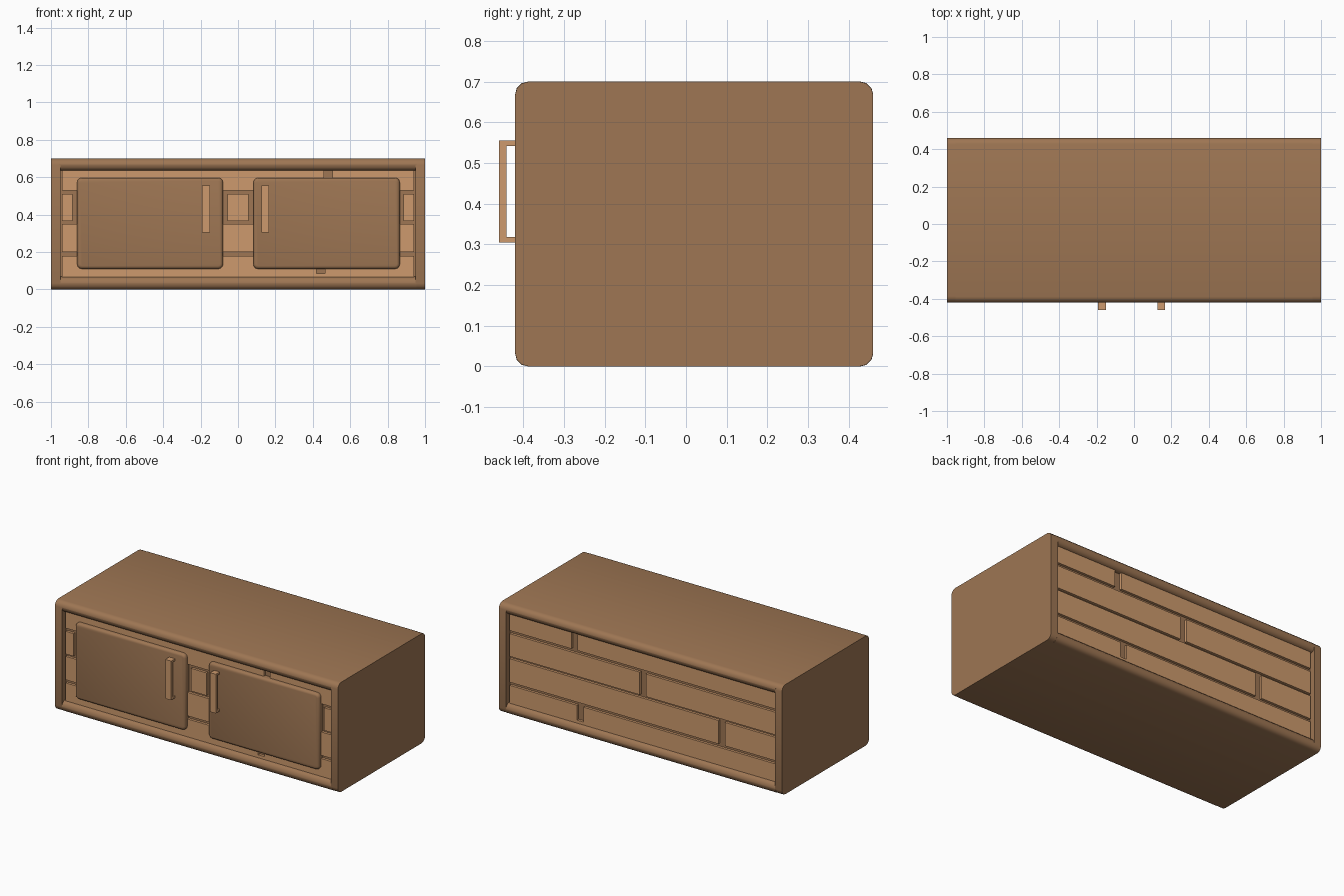
import bpy, bmesh, math

if "Cube" in bpy.data.objects:
    bpy.data.objects.remove(bpy.data.objects["Cube"])


def material(name, color):
    m = bpy.data.materials.new(name)
    m.diffuse_color = (*color, 1)
    m.use_nodes = True
    m.node_tree.nodes["Principled BSDF"].inputs["Base Color"].default_value = m.diffuse_color
    return m


DARK = material("dark wood", (0.342, 0.181, 0.087))
LIGHT = material("light wood", (0.610, 0.323, 0.153))


def finish(name, bm, mat):
    bmesh.ops.recalc_face_normals(bm, faces=bm.faces)
    me = bpy.data.meshes.new(name)
    bm.to_mesh(me)
    bm.free()
    me.materials.append(mat)
    ob = bpy.data.objects.new(name, me)
    bpy.context.collection.objects.link(ob)
    return ob


def smooth(ob, angle=40):
    bpy.ops.object.select_all(action='DESELECT')
    ob.select_set(True)
    bpy.context.view_layer.objects.active = ob
    bpy.ops.object.shade_smooth_by_angle(angle=math.radians(angle))


def add_box(bm, x0, x1, y0, y1, z0, z1):
    vs = bmesh.ops.create_cube(bm, size=1)["verts"]
    for v in vs:
        v.co = (x0 if v.co.x < 0 else x1,
                y0 if v.co.y < 0 else y1,
                z0 if v.co.z < 0 else z1)


def rounded_slab(name, x0, x1, y0, y1, z0, z1, r, mat, seg=3):
    """Rounded rectangle in y-z, extruded along x."""
    bm = bmesh.new()
    corners = [(y1 - r, z1 - r), (y0 + r, z1 - r), (y0 + r, z0 + r), (y1 - r, z0 + r)]
    pts = []
    for i, (cy, cz) in enumerate(corners):
        for k in range(seg + 1):
            a = math.pi / 2 * (i + k / seg)
            pts.append((x0, cy + r * math.cos(a), cz + r * math.sin(a)))
    face = bm.faces.new([bm.verts.new(p) for p in pts])
    res = bmesh.ops.extrude_face_region(bm, geom=[face], use_keep_orig=True)
    for g in res["geom"]:
        if isinstance(g, bmesh.types.BMVert):
            g.co.x = x1
    ob = finish(name, bm, mat)
    smooth(ob)


YF, YB, TOP = -0.42, 0.46, 0.70

# Carcass: side panels, top and bottom boards
for s, side in ((-1, "left"), (1, "right")):
    rounded_slab(side + "_panel", min(s, s * 0.95), max(s, s * 0.95), YF, YB, 0, TOP, 0.034, DARK)
rounded_slab("top_board", -0.955, 0.955, YF, YB, 0.635, TOP, 0.032, DARK)
rounded_slab("bottom_board", -0.955, 0.955, YF, YB, 0, 0.068, 0.032, DARK)

# Dark backing seen through the plank gaps
for name, y0, y1 in (("front_backing", -0.38, -0.36), ("back_backing", 0.40, 0.42)):
    bm = bmesh.new()
    add_box(bm, -0.955, 0.955, y0, y1, 0.05, 0.65)
    finish(name, bm, DARK)

# Planks: (z0, z1, gap list as (start, end))
TOP_ROW = (0.53, 0.645, [(0.46, 0.505)])
LOW_ROWS = [(0.20, 0.35, [(-0.58, -0.535)]),
            (0.085, 0.18, [(0.42, 0.465)]),
            (0.055, 0.085, [])]
BACK = [TOP_ROW, (0.365, 0.51, [(-0.022, 0.022)])] + LOW_ROWS
FRONT = [TOP_ROW, (0.365, 0.51, [(-0.885, -0.055), (0.055, 0.885)])] + LOW_ROWS
for name, rows, y0, y1 in (("front_planks", FRONT, -0.396, -0.37),
                           ("back_planks", BACK, 0.41, 0.436)):
    bm = bmesh.new()
    for z0, z1, gaps in rows:
        x = -0.942
        for g0, g1 in gaps + [(0.942, 0.942)]:
            add_box(bm, x, g0, y0, y1, z0, z1)
            x = g1
    finish(name, bm, LIGHT)

# Doors with rounded edges, and their bar handles
for side, x0, x1, h0, h1 in (("left", -0.86, -0.08, -0.192, -0.15),
                             ("right", 0.082, 0.865, 0.125, 0.165)):
    bm = bmesh.new()
    add_box(bm, x0, x1, -0.42, -0.372, 0.11, 0.597)
    upright = [e for e in bm.edges
               if abs(e.verts[0].co.y - e.verts[1].co.y) > 0.01]
    bmesh.ops.bevel(bm, geom=upright, offset=0.025, segments=3, profile=0.5, affect='EDGES')
    rim = [e for e in bm.edges if all(v.co.y < -0.41 for v in e.verts)]
    bmesh.ops.bevel(bm, geom=rim, offset=0.016, segments=3, profile=0.5, affect='EDGES')
    smooth(finish(side + "_door", bm, DARK))

    bm = bmesh.new()
    add_box(bm, h0, h1, -0.46, -0.441, 0.305, 0.555)
    add_box(bm, h0, h1, -0.442, -0.415, 0.305, 0.318)
    add_box(bm, h0, h1, -0.442, -0.415, 0.542, 0.555)
    finish(side + "_handle", bm, LIGHT)
